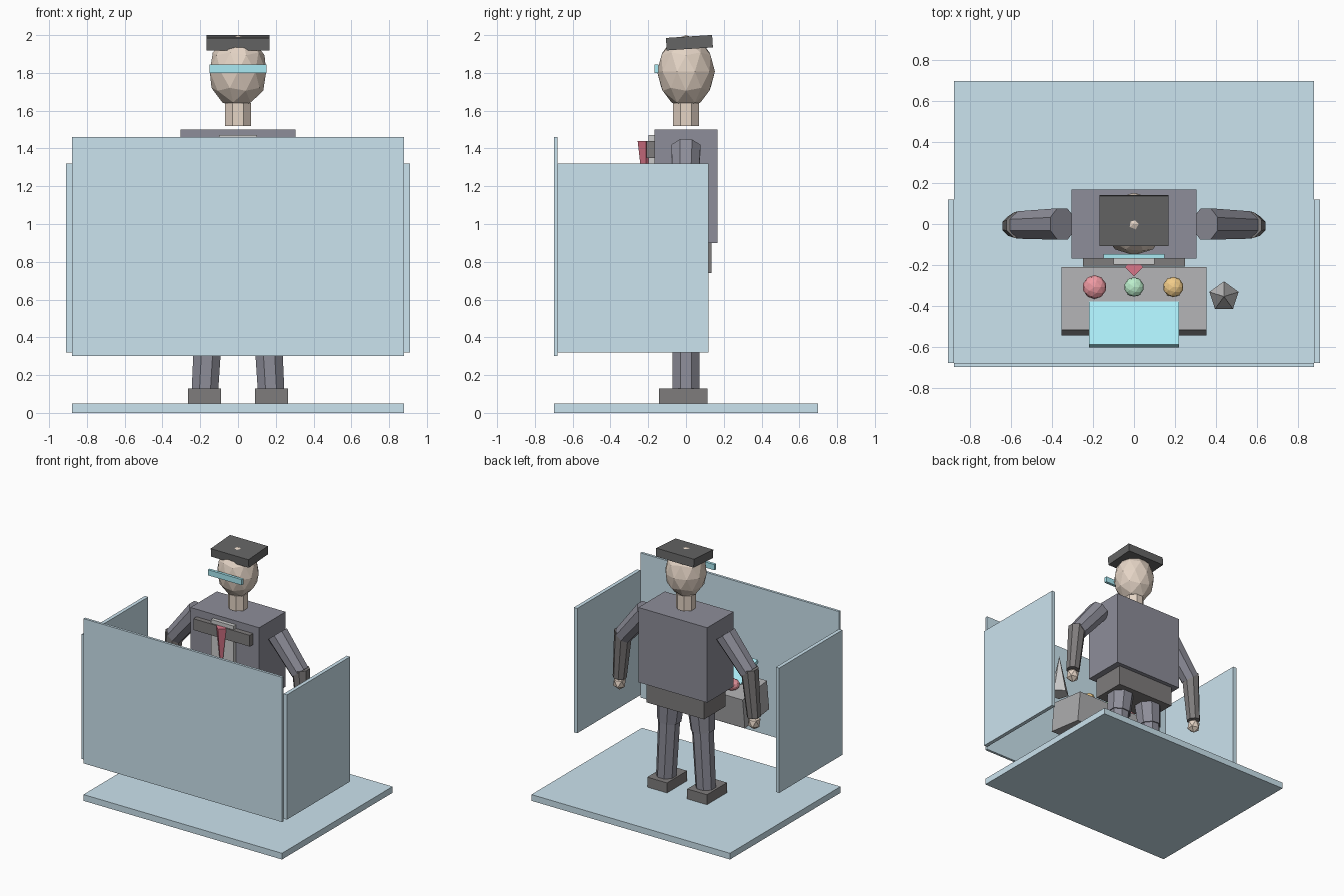
import bpy, math
from mathutils import Vector, Matrix

if "Cube" in bpy.data.objects:
    bpy.data.objects.remove(bpy.data.objects["Cube"])


def material(name, rgb):
    m = bpy.data.materials.new(name)
    m.diffuse_color = (*rgb, 1)
    m.use_nodes = True
    m.node_tree.nodes["Principled BSDF"].inputs["Base Color"].default_value = m.diffuse_color
    return m


GLASS = material("pale_blue", (0.60, 0.77, 0.86))
CLOTH = material("suit", (0.27, 0.27, 0.32))
DARK = material("charcoal", (0.21, 0.20, 0.20))
BLACK = material("cap_black", (0.13, 0.13, 0.13))
SKIN = material("skin", (0.78, 0.66, 0.56))
CYAN = material("cyan", (0.40, 0.82, 0.90))
RED = material("red", (0.85, 0.32, 0.36))
TIE = material("tie_red", (0.70, 0.18, 0.25))
GREEN = material("green", (0.50, 0.85, 0.60))
ORANGE = material("orange", (0.88, 0.60, 0.25))
WHITE = material("shirt_white", (0.85, 0.85, 0.85))
GREY = material("console_grey", (0.42, 0.42, 0.43))
METAL = material("spike_grey", (0.55, 0.56, 0.58))


def finish(name, mat):
    ob = bpy.context.object
    ob.name = name
    ob.data.materials.append(mat)
    return ob


def box(name, center, size, mat, tilt=0):
    bpy.ops.mesh.primitive_cube_add(size=1, location=center, rotation=(tilt, 0, 0))
    bpy.context.object.scale = size
    return finish(name, mat)


def ball(name, center, radii, mat, subdiv=2):
    bpy.ops.mesh.primitive_ico_sphere_add(subdivisions=subdiv, radius=1, location=center)
    bpy.context.object.scale = radii
    return finish(name, mat)


def limb(name, a, b, r1, r2, mat, sides=8, turn=math.pi / 8):
    """Tapered prism from point a to point b."""
    a, b = Vector(a), Vector(b)
    d = b - a
    bpy.ops.mesh.primitive_cone_add(vertices=sides, radius1=r1, radius2=r2, depth=d.length)
    ob = finish(name, mat)
    q = Vector((0, 0, 1)).rotation_difference(d.normalized())
    ob.matrix_world = (Matrix.Translation((a + b) / 2) @ q.to_matrix().to_4x4()
                       @ Matrix.Rotation(turn, 4, 'Z'))
    return ob


# Booth: floor and three panels
box("floor", (0, 0, 0.025), (1.76, 1.40, 0.05), GLASS)
box("front_panel", (0, -0.69, 0.88), (1.76, 0.02, 1.16), GLASS)

# Body
box("torso", (0, 0, 1.20), (0.61, 0.335, 0.60), CLOTH)
box("hips", (0, 0, 0.82), (0.51, 0.27, 0.16), DARK)
limb("neck", (0, 0, 1.52), (0, 0, 1.64), 0.074, 0.074, SKIN)
ball("head", (0, 0, 1.807), (0.157, 0.153, 0.193), SKIN)
box("cap", (0, 0.018, 1.96), (0.335, 0.245, 0.066), BLACK, 0.065)
box("visor", (0, -0.157, 1.822), (0.30, 0.022, 0.045), CYAN)

# Shirt, chest band and tie
box("shirt", (0, -0.183, 1.24), (0.20, 0.03, 0.46), WHITE)
box("chest_band", (0, -0.187, 1.395), (0.50, 0.043, 0.09), DARK)
limb("tie", (0, -0.212, 1.12), (0, -0.212, 1.44), 0.008, 0.044, TIE, 4, 0)

# Mirrored side panels, arms and legs
for side, s in (("left", -1), ("right", 1)):
    box(side + "_panel", (s * 0.895, -0.28, 0.82), (0.03, 0.80, 1.00), GLASS)
    elbow, wrist = (s * 0.555, -0.005, 1.15), (s * 0.595, -0.01, 0.80)
    limb(side + "_upper_arm", elbow, (s * 0.35, 0, 1.40), 0.072, 0.083, CLOTH)
    limb(side + "_forearm", wrist, (s * 0.56, -0.005, 1.18), 0.052, 0.068, DARK)
    ball(side + "_hand", (s * 0.597, -0.01, 0.755), (0.052, 0.052, 0.058), SKIN, 1)
    limb(side + "_thigh", (s * 0.148, 0, 0.58), (s * 0.125, 0, 0.86), 0.09, 0.11, CLOTH)
    limb(side + "_shin", (s * 0.175, 0, 0.12), (s * 0.147, 0, 0.62), 0.076, 0.082, CLOTH)
    box(side + "_shoe", (s * 0.177, -0.015, 0.09), (0.175, 0.255, 0.08), DARK)

# Control console, sloping towards the operator
box("console", (0, -0.378, 0.69), (0.71, 0.31, 0.24), GREY, -0.12)
box("screen", (0, -0.492, 0.862), (0.44, 0.24, 0.03), CYAN, -0.50)
for name, x, r, mat in (("red", -0.193, 0.058, RED), ("green", 0, 0.048, GREEN),
                        ("orange", 0.192, 0.05, ORANGE)):
    ball(name + "_button", (x, -0.308, 0.835), (r, r, 0.75 * r), mat)
limb("spike", (0.44, -0.355, 0.80), (0.44, -0.355, 1.13), 0.075, 0, METAL, 5, 0)
